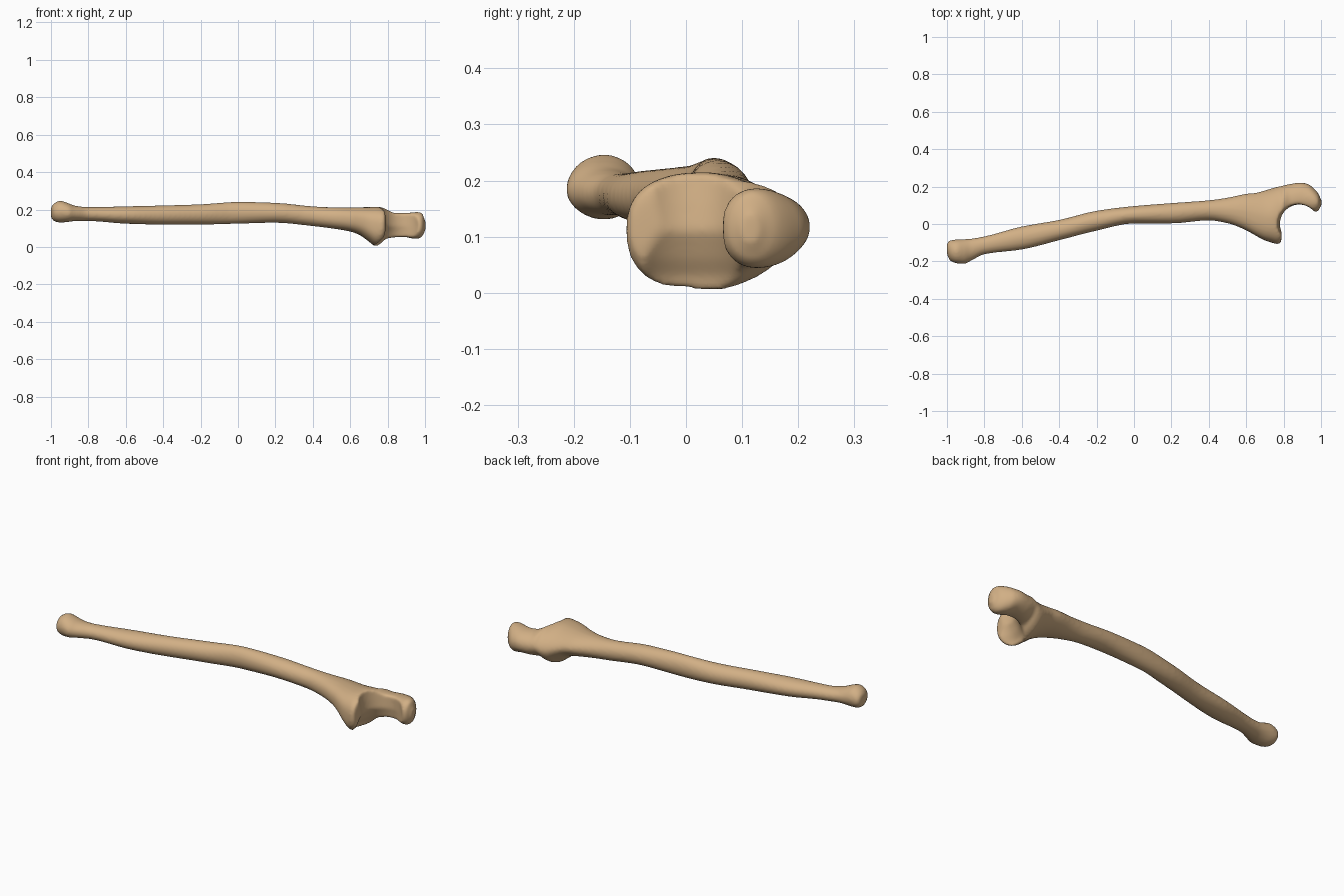
import bpy, bmesh, math

if "Cube" in bpy.data.objects:
    bpy.data.objects.remove(bpy.data.objects["Cube"])

bone_mat = bpy.data.materials.new("bone tan")
bone_mat.diffuse_color = (0.64, 0.43, 0.235, 1)
bone_mat.use_nodes = True
bone_mat.node_tree.nodes["Principled BSDF"].inputs["Base Color"].default_value = bone_mat.diffuse_color

# Cross-sections along the bone: x, y min, y max, z min, z max
SECTIONS = [
    (-1.000, -0.165, -0.100, 0.155, 0.215), (-0.985, -0.195, -0.088, 0.138, 0.232),
    (-0.950, -0.210, -0.083, 0.130, 0.247), (-0.910, -0.214, -0.081, 0.133, 0.235),
    (-0.870, -0.196, -0.078, 0.138, 0.220), (-0.800, -0.162, -0.066, 0.138, 0.213),
    (-0.600, -0.137, -0.013, 0.124, 0.217), (-0.400, -0.087, 0.022, 0.119, 0.222),
    (-0.200, -0.036, 0.071, 0.119, 0.228), (0.000, 0.003, 0.096, 0.124, 0.241),
    (0.200, 0.003, 0.112, 0.129, 0.236), (0.400, 0.019, 0.127, 0.111, 0.217),
    (0.500, 0.004, 0.141, 0.099, 0.212), (0.600, -0.034, 0.162, 0.082, 0.211),
    (0.650, -0.062, 0.167, 0.064, 0.212), (0.700, -0.088, 0.180, 0.028, 0.213),
    (0.740, -0.101, 0.192, 0.002, 0.215), (0.765, -0.107, 0.199, 0.010, 0.213),
    (0.785, -0.100, 0.203, 0.030, 0.208), (0.797, 0.010, 0.206, 0.044, 0.200),
    (0.840, 0.030, 0.215, 0.051, 0.181), (0.890, 0.045, 0.222, 0.054, 0.181),
    (0.930, 0.052, 0.214, 0.045, 0.184), (0.960, 0.058, 0.192, 0.043, 0.187),
    (0.985, 0.070, 0.164, 0.056, 0.180), (1.002, 0.098, 0.132, 0.085, 0.140),
]
RING = 40


def loft(name, rings):
    """Skin a list of closed rings and cap both ends."""
    bm = bmesh.new()
    vs = [[bm.verts.new(p) for p in r] for r in rings]
    n = len(rings[0])
    for a, b in zip(vs, vs[1:]):
        for i in range(n):
            bm.faces.new((a[i], a[(i + 1) % n], b[(i + 1) % n], b[i]))
    bm.faces.new(vs[0])
    bm.faces.new(vs[-1])
    bmesh.ops.recalc_face_normals(bm, faces=bm.faces)
    me = bpy.data.meshes.new(name)
    bm.to_mesh(me)
    bm.free()
    ob = bpy.data.objects.new(name, me)
    bpy.context.collection.objects.link(ob)
    return ob


def tangent(i, k):
    """Slope of column k at section i, flat at local extremes."""
    if i == 0 or i == len(SECTIONS) - 1:
        return 0
    p, q, r = SECTIONS[i - 1], SECTIONS[i], SECTIONS[i + 1]
    s0, s1 = (q[k] - p[k]) / (q[0] - p[0]), (r[k] - q[k]) / (r[0] - q[0])
    return 2 * s0 * s1 / (s0 + s1) if s0 * s1 > 0 else 0


def blend(i, t):
    """Smooth section between sections i and i + 1."""
    a, b = SECTIONS[i], SECTIONS[i + 1]
    h = b[0] - a[0]
    out = [a[0] + h * t]
    for k in range(1, 5):
        out.append((2 * t**3 - 3 * t**2 + 1) * a[k] + (t**3 - 2 * t**2 + t) * h * tangent(i, k)
                   + (3 * t**2 - 2 * t**3) * b[k] + (t**3 - t**2) * h * tangent(i + 1, k))
    return out


def section_ring(x, y0, y1, z0, z1):
    """Four joined superellipse quadrants; boxy in front, tapered behind near the joint."""
    w = min(max((x - 0.4) / 0.3, 0), 1) * min(max((0.84 - x) / 0.05, 0), 1)
    yc = (y0 + y1) / 2 - 0.01 * w
    zc = (z0 + z1) / 2
    pts = []
    for j in range(RING):
        a = math.tau * j / RING
        c, s = math.cos(a), math.sin(a)
        e = 2 / (2 - 0.25 * w if c > 0 else 2 + 0.6 * w)
        y = yc + math.copysign(abs(c) ** e, c) * (y1 - yc if c > 0 else yc - y0)
        z = zc + math.copysign(abs(s) ** e, s) * (z1 - zc if s > 0 else zc - z0)
        pts.append((x, y, z))
    return pts


# Whole bone: distal head, shaft, flared process and hooked end
rings = [section_ring(*blend(i, t / 4)) for i in range(len(SECTIONS) - 1) for t in range(4)]
rings.append(section_ring(*SECTIONS[-1]))
bone = loft("forearm_bone", rings)

# Cutter for the curved joint notch: z, centre x, radius
NOTCH = [(-0.05, 0.845, 0.125), (0.03, 0.858, 0.119), (0.06, 0.870, 0.112),
         (0.11, 0.885, 0.104), (0.16, 0.880, 0.106), (0.20, 0.874, 0.107), (0.28, 0.870, 0.11)]
cutter = loft("notch_cutter", [
    [(cx + r * math.cos(math.tau * j / 48), r * math.sin(math.tau * j / 48), z)
     for j in range(48)] for z, cx, r in NOTCH])
cutter.hide_render = True

# Cut, fuse and soften the surface
cut = bone.modifiers.new("notch", 'BOOLEAN')
cut.operation, cut.object, cut.solver = 'DIFFERENCE', cutter, 'EXACT'
rem = bone.modifiers.new("fuse", 'REMESH')
rem.mode, rem.voxel_size = 'VOXEL', 0.007
smo = bone.modifiers.new("soften", 'SMOOTH')
smo.factor, smo.iterations = 0.5, 10

bpy.context.view_layer.objects.active = bone
bone.select_set(True)
bpy.ops.object.convert(target='MESH')
bpy.data.objects.remove(cutter)
bone.data.materials.clear()
bone.data.materials.append(bone_mat)
bpy.ops.object.shade_smooth()
